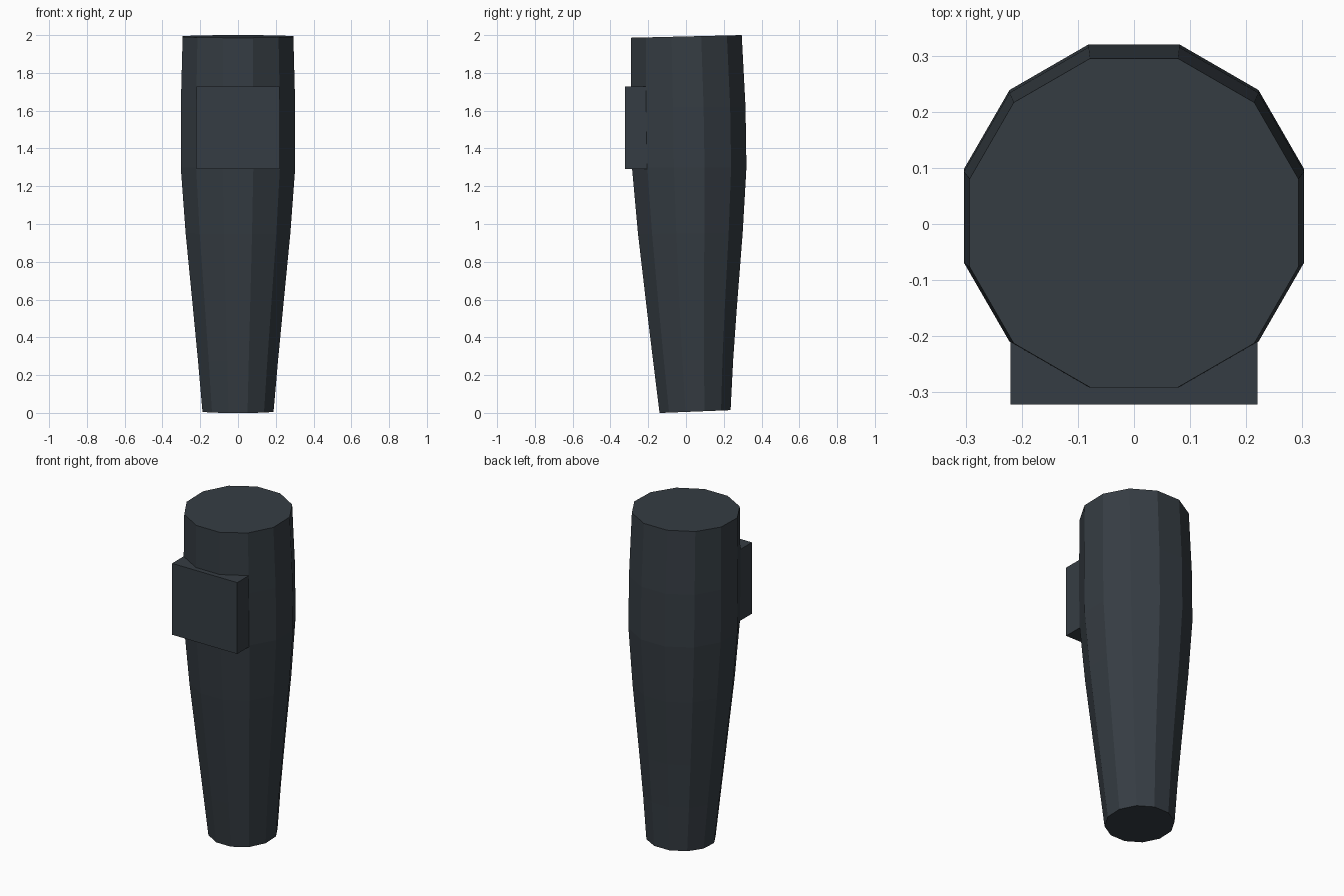
import bpy, bmesh, math

if "Cube" in bpy.data.objects:
    bpy.data.objects.remove(bpy.data.objects["Cube"])

SIDES = 12


def material(name, color):
    m = bpy.data.materials.new(name)
    m.diffuse_color = (*color, 1)
    m.use_nodes = True
    m.node_tree.nodes["Principled BSDF"].inputs["Base Color"].default_value = m.diffuse_color
    return m


def make_object(name, bm, mat):
    bmesh.ops.recalc_face_normals(bm, faces=bm.faces)
    mesh = bpy.data.meshes.new(name)
    bm.to_mesh(mesh)
    bm.free()
    mesh.materials.append(mat)
    obj = bpy.data.objects.new(name, mesh)
    bpy.context.collection.objects.link(obj)
    return obj


dark_slate = material("dark slate", (0.036, 0.046, 0.056))

# Tapered grip: (height, half width across flats, y centre, tilt)
rings = [
    (0.007, 0.188, 0.048, 0.04),
    (0.28, 0.212, 0.038, 0.03),
    (0.55, 0.238, 0.031, 0.02),
    (0.95, 0.277, 0.023, 0.01),
    (1.30, 0.303, 0.017, 0.0),
    (1.62, 0.303, 0.012, 0.0),
    (1.993, 0.293, 0.002, 0.024),
]
bm = bmesh.new()
loops = []
for z, flat, cy, tilt in rings:
    radius = flat / math.cos(math.pi / SIDES)
    loop = []
    for i in range(SIDES):
        a = 2 * math.pi * (i + 0.5) / SIDES
        y = radius * math.sin(a)
        loop.append(bm.verts.new((radius * math.cos(a), cy + y, z + tilt * y)))
    loops.append(loop)
for low, high in zip(loops, loops[1:]):
    for i in range(SIDES):
        j = (i + 1) % SIDES
        bm.faces.new((low[i], low[j], high[j], high[i]))
bm.faces.new(loops[0])
bm.faces.new(loops[-1])
make_object("tapered_grip", bm, dark_slate)

# Rectangular block on the front of the grip
bm = bmesh.new()
bmesh.ops.create_cube(bm, size=1)
bmesh.ops.scale(bm, vec=(0.44, 0.172, 0.436), verts=bm.verts)
bmesh.ops.translate(bm, vec=(0, -0.236, 1.51), verts=bm.verts)
make_object("front_block", bm, dark_slate)
